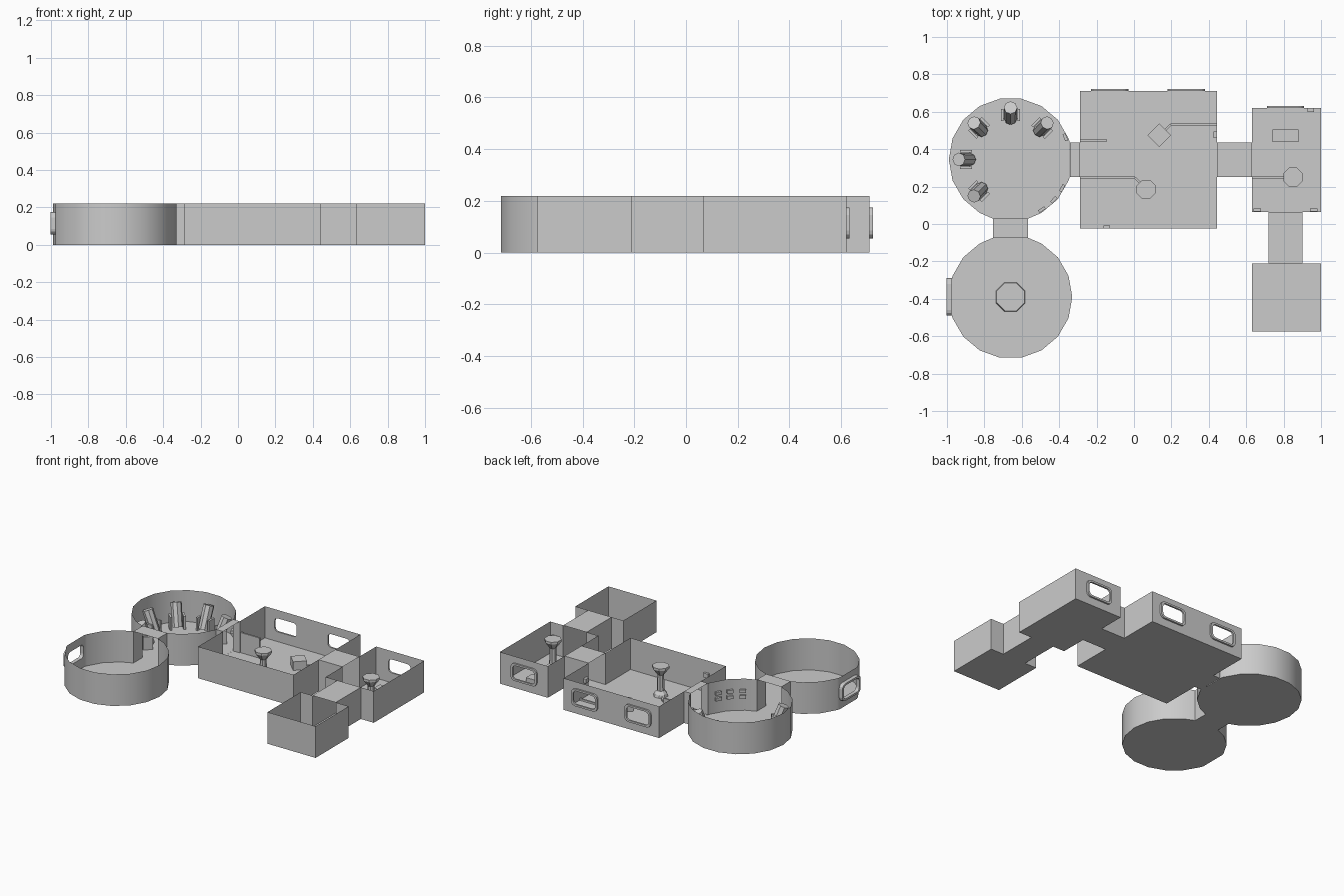
import bpy, bmesh
from math import sin, cos, asin, radians, degrees, pi
from mathutils import Vector, Matrix

if "Cube" in bpy.data.objects:
    bpy.data.objects.remove(bpy.data.objects["Cube"])

H = 0.22          # wall height
WIN_Z = 0.115     # window centre height


def finish(bm, name, smooth=False):
    me = bpy.data.meshes.new(name)
    bm.to_mesh(me)
    bm.free()
    ob = bpy.data.objects.new(name, me)
    bpy.context.collection.objects.link(ob)
    if smooth:
        bpy.context.view_layer.objects.active = ob
        ob.select_set(True)
        bpy.ops.object.shade_smooth_by_angle(angle=radians(30))
        ob.select_set(False)
    return ob


def rounded(w, h, r, n=3):
    """Rounded rectangle outline, half sizes w and h."""
    pts = []
    for k, (sx, sy) in enumerate([(1, 1), (-1, 1), (-1, -1), (1, -1)]):
        for i in range(n + 1):
            a = k * pi / 2 + i * pi / 2 / n
            pts.append((sx * (w - r) + r * cos(a), sy * (h - r) + r * sin(a)))
    return pts


def window_frame(centre, d, out, depth):
    # ring-shaped rim standing proud of the wall
    bm = bmesh.new()
    loops = []
    for (w, h, r), off in [((.1, .06, .03), 0), ((.1, .06, .03), depth),
                           ((.085, .047, .024), depth), ((.085, .047, .024), 0)]:
        loops.append([bm.verts.new(centre + d * u + Vector((0, 0, v)) + out * off)
                      for u, v in rounded(w, h, r)])
    for a, b in zip(loops, loops[1:]):
        for i in range(len(a)):
            j = (i + 1) % len(a)
            bm.faces.new((a[i], a[j], b[j], b[i]))
    bmesh.ops.recalc_face_normals(bm, faces=bm.faces)
    finish(bm, "window_frame")


def room(name, pts, doors=(), windows={}, depth=.012, smooth=False):
    """Open-topped room: floor and thin walls, with door gaps and window holes."""
    bm = bmesh.new()
    low = [bm.verts.new((x, y, 0)) for x, y in pts]
    top = [bm.verts.new((x, y, H)) for x, y in pts]
    bm.faces.new(low[::-1])
    for i in range(len(pts)):
        j = (i + 1) % len(pts)
        if i in doors:
            continue
        quad = [low[i], low[j], top[j], top[i]]
        if i not in windows:
            bm.faces.new(quad)
            continue
        d = (low[j].co - low[i].co).normalized()
        out = Vector((d.y, -d.x, 0))
        loops = [quad]
        for s in windows[i]:
            c = low[i].co + d * s + Vector((0, 0, WIN_Z))
            loops.append([bm.verts.new(c + d * u + Vector((0, 0, v)))
                          for u, v in rounded(.085, .047, .024)])
            window_frame(c, d, out, depth)
        edges = []
        for lp in loops:
            for a, b in zip(lp, lp[1:] + lp[:1]):
                edges.append(bm.edges.get((a, b)) or bm.edges.new((a, b)))
        bmesh.ops.triangle_fill(bm, edges=edges, use_beauty=True, normal=out)
    finish(bm, name, smooth)


def ring(cx, cy, gaps, r=.33, half=.094, n=18):
    """Round outline with straight stretches at the gap angles; returns edge indices."""
    h = degrees(asin(half / r))
    angs = [a for a in range(0, 360, 360 // n)
            if all(abs((a - g + 180) % 360 - 180) > h for g in gaps)]
    starts = [(g - h) % 360 for g in gaps]
    angs = sorted(angs + starts + [(g + h) % 360 for g in gaps])
    pts = [(cx + r * cos(radians(a)), cy + r * sin(radians(a))) for a in angs]
    return pts, [angs.index(s) for s in starts]


def tunnel(name, x0, x1, y0, y1, along_x):
    # roofed corridor, open at both ends
    bm = bmesh.new()
    if along_x:
        ends = [[(x, y0, 0), (x, y1, 0), (x, y1, H), (x, y0, H)] for x in (x0, x1)]
    else:
        ends = [[(x0, y, 0), (x1, y, 0), (x1, y, H), (x0, y, H)] for y in (y0, y1)]
    a, b = [[bm.verts.new(p) for p in e] for e in ends]
    for i in range(4):
        j = (i + 1) % 4
        bm.faces.new((a[i], a[j], b[j], b[i]))
    # outward normals
    c = Vector(((x0 + x1) / 2, (y0 + y1) / 2, H / 2))
    for f in bm.faces:
        f.normal_update()
        if f.normal.dot(f.calc_center_median() - c) < 0:
            f.normal_flip()
    finish(bm, name)


def box(name, x, y, z, sx, sy, sz, rot=0.0):
    bm = bmesh.new()
    bmesh.ops.create_cube(bm, size=1, matrix=Matrix.Translation((x, y, z))
                          @ Matrix.Rotation(rot, 4, 'Z') @ Matrix.Diagonal((sx, sy, sz, 1)))
    return finish(bm, name)


def lathe(name, x, y, profile, n=8):
    bm = bmesh.new()
    rows = [[bm.verts.new((x + r * cos((k + .5) * 2 * pi / n),
                           y + r * sin((k + .5) * 2 * pi / n), z)) for k in range(n)]
            for r, z in profile]
    for a, b in zip(rows, rows[1:]):
        for i in range(n):
            j = (i + 1) % n
            bm.faces.new((a[i], a[j], b[j], b[i]))
    bm.faces.new(rows[0][::-1])
    bm.faces.new(rows[-1])
    finish(bm, name)


def cable(x0, x1, y, dx, dy):
    # floor conduit: straight run and a short diagonal
    box("floor_cable", (x0 + x1) / 2, y, .006, abs(x1 - x0), .012, .012)
    d = Vector((dx, dy, 0))
    box("floor_cable_bend", x1 + dx / 2, y + dy / 2, .006, d.length, .012, .012,
        Vector((1, 0)).angle_signed(d.xy) * -1)


# Rooms
room("main_room", [(-.29, -.025), (.445, -.025), (.445, .25), (.445, .435), (.445, .71),
                   (-.29, .71), (-.29, .435), (-.29, .25)], (2, 6), {4: [.165, .575]})
room("side_room", [(.63, .065), (.72, .065), (.90, .065), (1, .065), (1, .62),
                   (.63, .62), (.63, .435), (.63, .25)], (1, 6), {4: [.19]})
room("front_room", [(.63, -.575), (1, -.575), (1, -.21), (.9, -.21), (.72, -.21),
                    (.63, -.21)], (3,))
PX, PY = -.66, .345
pts, gaps = ring(PX, PY, [0, 270])
room("pod_room", pts, gaps, smooth=True)
pts, gaps = ring(-.66, -.39, [90, 180])
room("round_room", pts, gaps[:1], {gaps[1]: [.094]}, .026, True)

# Corridors
tunnel("corridor_main_side", .445, .63, .25, .435, True)
tunnel("corridor_side_front", .72, .90, -.21, .065, False)
tunnel("corridor_pod_main", -.343, -.29, .25, .435, True)
tunnel("corridor_pod_round", -.754, -.566, -.074, .029, False)

# Sleeping pods leaning outward between side supports
for a in (45, 90, 135, 180, 225):
    t = radians(a)
    place = Matrix.Translation((PX, PY, 0)) @ Matrix.Rotation(t, 4, 'Z')
    bm = bmesh.new()
    bmesh.ops.create_cone(bm, cap_ends=True, segments=8, radius1=.034, radius2=.036,
                          depth=.16, matrix=place @ Matrix.Translation((.247, 0, .09))
                          @ Matrix.Rotation(radians(22), 4, 'Y'))
    finish(bm, "pod")
    for s in (-1, 1):
        p = place @ Vector((.238, s * .044, .045))
        box("pod_support", p.x, p.y, p.z, .062, .014, .09, t)

# Columns and consoles
COL = [(.048, .002), (.042, .02), (.024, .04), (.022, .15), (.055, .195), (.055, .21)]
lathe("main_column", .065, .185, COL)
lathe("side_column", .85, .25, COL)
lathe("floor_dais", -.66, -.39, [(.085, .001), (.08, .015)])
box("console", .135, .475, .03, .088, .088, .06, pi / 4)
box("side_bench", .81, .472, .015, .14, .065, .03)
box("door_panel", -.217, .447, .07, .145, .012, .14)

# Floor cables
cable(-.29, .005, .247, .03, -.03)
cable(.445, .195, .53, -.03, -.03)
box("floor_cable", .715, .247, .006, .17, .012, .012)

# Small wall panels
for x, y, sx, sy in [(.435, .477, .02, .034), (-.145, -.017, .036, .016), (.66, .074, .04, .016),
                     (.96, .074, .04, .016), (.945, .61, .034, .02)]:
    box("wall_panel", x, y, .12, sx, sy, .03)
for a in (-58, -43, -29, 22):
    t = radians(a)
    for z in ((.1, .14) if a < 0 else (.12,)):
        box("round_wall_panel", PX + .316 * cos(t), PY + .316 * sin(t), z, .016, .04, .022, t)
